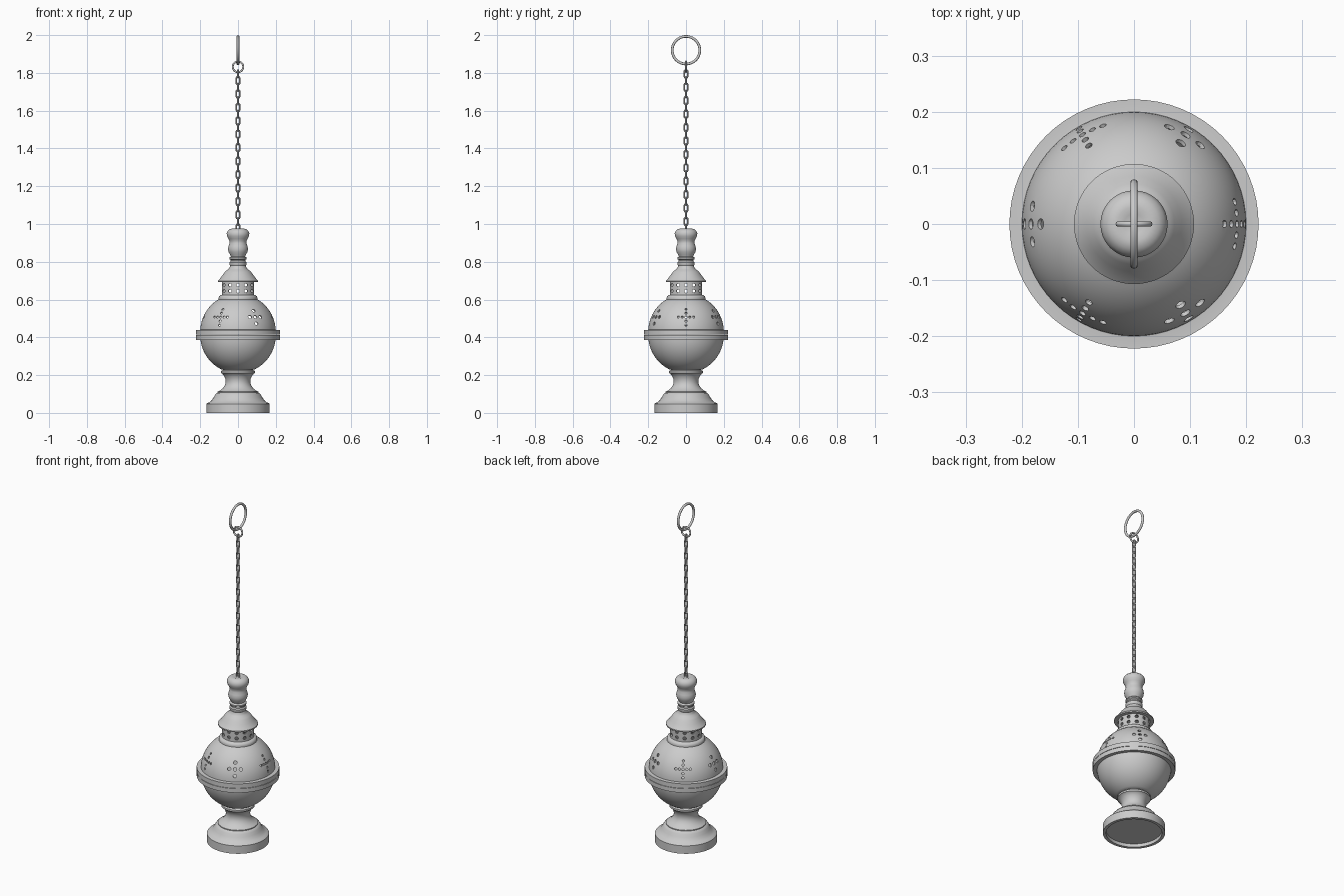
import bpy, bmesh
from math import sin, cos, pi, radians
from mathutils import Vector

if "Cube" in bpy.data.objects:
    bpy.data.objects.remove(bpy.data.objects["Cube"])


def finish(ob, angle=35):
    bpy.ops.object.select_all(action='DESELECT')
    bpy.context.view_layer.objects.active = ob
    ob.select_set(True)
    bpy.ops.object.shade_smooth_by_angle(angle=radians(angle))
    return ob


def make(name, bm):
    me = bpy.data.meshes.new(name)
    bmesh.ops.recalc_face_normals(bm, faces=bm.faces)
    bm.to_mesh(me)
    bm.free()
    ob = bpy.data.objects.new(name, me)
    bpy.context.collection.objects.link(ob)
    return ob


def lathe(name, prof, n=64, closed=False):
    """Revolve (radius, z) points; closed joins the last point to the first."""
    bm = bmesh.new()
    rings = []
    for r, z in prof:
        if r < 1e-6:
            rings.append([bm.verts.new((0, 0, z))] * n)
        else:
            rings.append([bm.verts.new((r * cos(2 * pi * i / n), r * sin(2 * pi * i / n), z))
                          for i in range(n)])
    pairs = list(zip(rings, rings[1:])) + ([(rings[-1], rings[0])] if closed else [])
    for a, b in pairs:
        for i in range(n):
            j = (i + 1) % n
            bm.faces.new(list(dict.fromkeys((a[i], a[j], b[j], b[i]))))
    return finish(make(name, bm))


def arc(R, cz, a0, a1, n):
    return [(R * cos(radians(a0 + (a1 - a0) * i / n)), cz + R * sin(radians(a0 + (a1 - a0) * i / n)))
            for i in range(n + 1)]


def loop(name, R, tube, z, turn=0, stretch=0, seg=48, sides=10):
    """Upright ring in the xz plane, turned about z, optionally stretched to a link."""
    bm = bmesh.new()
    g = []
    for i in range(seg):
        a = 2 * pi * (i + 0.5) / seg
        s = stretch if sin(a) > 0 else -stretch
        row = []
        for k in range(sides):
            b = 2 * pi * k / sides
            r = R + tube * cos(b)
            x, y = r * cos(a), tube * sin(b)
            row.append(bm.verts.new((x * cos(turn) - y * sin(turn),
                                     x * sin(turn) + y * cos(turn), z + r * sin(a) + s)))
        g.append(row)
    for i in range(seg):
        for k in range(sides):
            i2, k2 = (i + 1) % seg, (k + 1) % sides
            bm.faces.new((g[i][k], g[i2][k], g[i2][k2], g[i][k2]))
    return finish(make(name, bm), 60)


# Foot, hollow underneath
lathe("foot", [(0, 0.02), (0.15, 0.02), (0.15, 0), (0.167, 0), (0.167, 0.047), (0.162, 0.052),
               (0.152, 0.056), (0.14, 0.066), (0.13, 0.08), (0.122, 0.095), (0.115, 0.104),
               (0.108, 0.107), (0.108, 0.112), (0.095, 0.119), (0.08, 0.131), (0.069, 0.147),
               (0.065, 0.163), (0.067, 0.18), (0.074, 0.196), (0.084, 0.208), (0.09, 0.211),
               (0.09, 0.222), (0.08, 0.227), (0.08, 0.235), (0, 0.235)])

# Hollow bowl with rim flange
lathe("bowl", [(0, 0.23)] + arc(0.2, 0.41, -64, -6, 16) +
      [(0.222, 0.387), (0.222, 0.412), (0.192, 0.412)] +
      arc(0.192, 0.41, 0, -65, 14) + [(0, 0.236)])

# Pierced lid with perforated neck, one thin shell
lid = lathe("lid", [(0.192, 0.414), (0.222, 0.414), (0.222, 0.44), (0.203, 0.44)] +
            arc(0.2, 0.43, 3, 59, 16) +
            [(0.103, 0.609), (0.1, 0.617), (0.094, 0.622), (0.086, 0.625),
             (0.086, 0.695), (0.079, 0.695), (0.079, 0.61)] +
            arc(0.193, 0.43, 64, 2, 16), closed=True)

# Cutters for the crosses and the neck holes
bm = bmesh.new()


def drill(centre, d, dist, r, length):
    m = d.to_track_quat('Z', 'Y').to_matrix().to_4x4()
    m.translation = Vector((0, 0, centre)) + d * dist
    bmesh.ops.create_cone(bm, cap_ends=True, segments=12, radius1=r, radius2=r,
                          depth=length, matrix=m)


def cross(az, step, count, r):
    spots = [(0, 0)] + [(u * k, v * k) for k in range(1, count + 1)
                        for u, v in ((1, 0), (-1, 0), (0, 1), (0, -1))]
    for u, v in spots:
        e = radians(23) + v * step * 1.15
        a = az + u * step / cos(radians(23))
        drill(0.43, Vector((cos(a) * cos(e), sin(a) * cos(e), sin(e))), 0.197, r, 0.05)


for i in range(6):
    if i % 2 == 0:
        cross(i * pi / 3, 0.1, 2, 0.0065)
    else:
        cross(i * pi / 3, 0.16, 1, 0.0095)
for i in range(12):
    a = i * pi / 6
    for z in (0.645, 0.677):
        drill(z, Vector((cos(a), sin(a), 0)), 0.083, 0.0095, 0.03)
cutter = make("hole_cutter", bm)
cutter.hide_render = True
mod = lid.modifiers.new("holes", 'BOOLEAN')
mod.operation = 'DIFFERENCE'
mod.solver = 'EXACT'
mod.object = cutter
bpy.context.view_layer.objects.active = lid
# Cut before the smoothing modifier, if one exists
bpy.ops.object.modifier_move_to_index(modifier="holes", index=0)
bpy.ops.object.modifier_apply(modifier="holes")
bpy.data.objects.remove(cutter)
finish(lid)

# Conical roof and turned finial
lathe("roof", [(0, 0.692), (0.107, 0.692), (0.107, 0.699), (0.098, 0.708), (0.085, 0.725),
               (0.072, 0.743), (0.064, 0.752), (0.052, 0.76), (0.045, 0.768), (0.042, 0.78),
               (0, 0.78)])
lathe("finial", [(0, 0.775), (0.04, 0.775), (0.046, 0.786), (0.046, 0.797), (0.04, 0.803),
                 (0.04, 0.81), (0.046, 0.815), (0.046, 0.822), (0.038, 0.829), (0.042, 0.838),
                 (0.05, 0.852), (0.053, 0.868), (0.05, 0.884), (0.045, 0.898), (0.045, 0.91),
                 (0.051, 0.922), (0.058, 0.936), (0.06, 0.95), (0.055, 0.963), (0.045, 0.972),
                 (0.03, 0.976), (0.018, 0.972), (0, 0.97)], n=32)

# Chain of alternating links
links, first, last = 24, 0.978, 1.795
for i in range(links):
    z = first + (last - first) * i / (links - 1)
    loop(f"chain_link_{i + 1}", 0.009, 0.004, z, turn=(i + 1) % 2 * pi / 2 + pi / 2,
         stretch=0.0125, seg=16, sides=8)

# Joining ring and hand ring
loop("joining_ring", 0.028, 0.005, 1.832)
loop("hand_ring", 0.073, 0.007, 1.92, turn=pi / 2)
